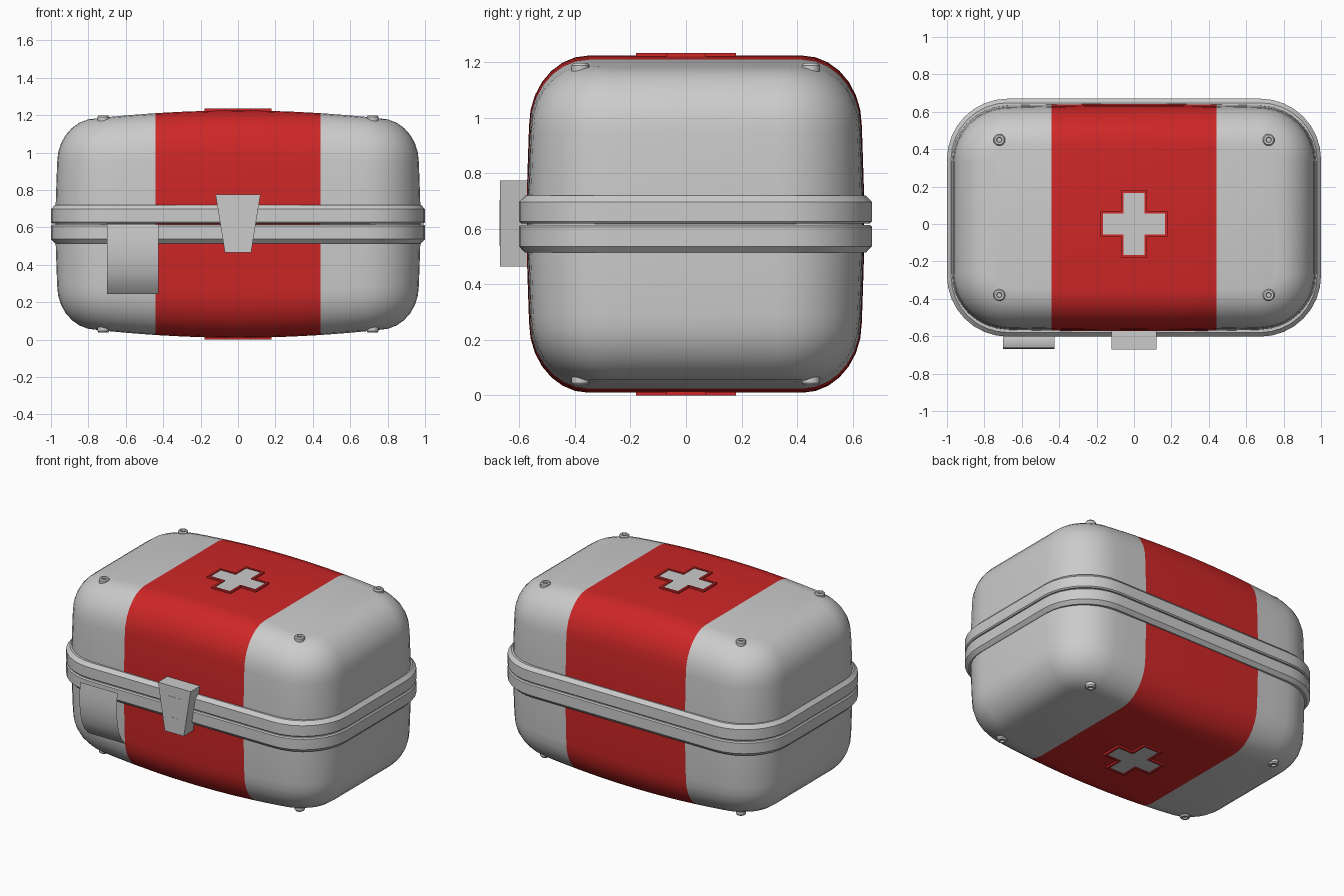
import bpy, bmesh
from math import sin, cos, pi, radians

if "Cube" in bpy.data.objects:
    bpy.data.objects.remove(bpy.data.objects["Cube"])

MID, CY = 0.6175, 0.034          # split height and body centre in y
red = bpy.data.materials.new("red")
red.diffuse_color = (0.62, 0.02, 0.02, 1)
red.use_nodes = True
red.node_tree.nodes["Principled BSDF"].inputs["Base Color"].default_value = red.diffuse_color


def finish(bm, name, mats=(), angle=35, recalc=True):
    if recalc:
        bmesh.ops.recalc_face_normals(bm, faces=bm.faces)
    me = bpy.data.meshes.new(name)
    bm.to_mesh(me)
    bm.free()
    ob = bpy.data.objects.new(name, me)
    bpy.context.collection.objects.link(ob)
    for m in mats:
        me.materials.append(m)
    bpy.ops.object.select_all(action='DESELECT')
    ob.select_set(True)
    bpy.context.view_layer.objects.active = ob
    bpy.ops.object.shade_smooth_by_angle(angle=radians(angle))
    return ob


def outline(a, b, r, n=8):
    """Rounded rectangle: front half left to right, then its mirror back again."""
    left = [(-a + r + r * cos(pi + t * pi / 2 / n), -b + r + r * sin(pi + t * pi / 2 / n))
            for t in range(n + 1)]
    mids = [(x, -b) for x in (-0.58, -0.44, -0.29, -0.15, 0, 0.15, 0.29, 0.44, 0.58)]
    half = left + mids + [(-x, y) for x, y in reversed(left)]
    return half + [(x, -y) for x, y in reversed(half)]


def bulge(x):
    return max(0, 1 - (x / 0.76) ** 2)


def bridge(bm, r0, r1):
    n = len(r0)
    for i in range(n):
        j = (i + 1) % n
        bm.faces.new((r0[i], r0[j], r1[j], r1[i]))


def shell(name, s):
    prof = [(0, 0), (0, 0.1), (0.004, 0.22)]
    prof += [(0.008 + 0.21 * (1 - cos(t * pi / 14)), 0.33 + 0.235 * sin(t * pi / 14))
             for t in range(8)]
    bm = bmesh.new()
    rings = []
    for ins, h in prof:
        rings.append([bm.verts.new((x, CY + y * (1 + 0.018 * bulge(x)),
                                    MID + s * h * (1 + 0.075 * bulge(x))))
                      for x, y in outline(0.975 - ins, 0.597 - ins, 0.30 - ins)])
    for r0, r1 in zip(rings, rings[1:]):
        bridge(bm, r0, r1)
    for ring in (rings[0], rings[-1]):
        n = len(ring)
        for i in range(n // 2 - 1):
            bm.faces.new((ring[i], ring[i + 1], ring[n - 2 - i], ring[n - 1 - i]))
    for f in bm.faces:
        f.material_index = int(abs(f.calc_center_median().x) < 0.44)
    finish(bm, name, (None, red), 40)


def rim(name, s):
    bm = bmesh.new()
    rings = []
    for off, h in ((-0.02, 0.103), (0.003, 0.103), (0.025, 0.08), (0.025, 0.01),
                   (0.018, 0.003), (-0.02, 0.003)):
        rings.append([bm.verts.new((x, CY + y, MID + s * h))
                      for x, y in outline(0.975 + off, 0.611 + off, 0.30 + off)])
    for r0, r1 in zip(rings, rings[1:] + rings[:1]):
        bridge(bm, r0, r1)
    finish(bm, name, angle=30)


def prism(bm, pts, vec):
    f = bm.faces.new([bm.verts.new(p) for p in pts])
    ext = bmesh.ops.extrude_face_region(bm, geom=[f])["geom"]
    bmesh.ops.translate(bm, verts=[v for v in ext if isinstance(v, bmesh.types.BMVert)], vec=vec)
    return [g for g in ext if isinstance(g, bmesh.types.BMFace)][0]


def plus(l, w):
    q = [(w, w), (w, l), (-w, l), (-w, w), (-l, w), (-l, -w),
         (-w, -w), (-w, -l), (w, -l), (w, -w), (l, -w), (l, w)]
    return q


def cross(prefix, s):
    # red raised frame: outer and inner plus outlines joined as a closed ring
    bm = bmesh.new()
    rings = [[bm.verts.new((x, y, MID + s * h)) for x, y in plus(l, w)]
             for l, w, h in ((0.18, 0.07, 0.585), (0.18, 0.07, 0.6175),
                             (0.166, 0.056, 0.6175), (0.166, 0.056, 0.585))]
    for r0, r1 in zip(rings, rings[1:] + rings[:1]):
        bridge(bm, r0, r1)
    finish(bm, prefix + "_cross_frame", (red,), 20)
    bm = bmesh.new()
    prism(bm, [(x, y, MID + s * 0.585) for x, y in plus(0.166, 0.056)], (0, 0, s * 0.0275))
    finish(bm, prefix + "_cross", angle=20)


def screw(name, x, y, s):
    bm = bmesh.new()
    rings = [[bm.verts.new((x + r * cos(k * pi / 8), y + r * sin(k * pi / 8), MID + s * h))
              for k in range(16)]
             for r, h in ((0.032, 0.535), (0.032, 0.572), (0.026, 0.58),
                          (0.015, 0.58), (0.012, 0.57))]
    for r0, r1 in zip(rings, rings[1:]):
        bridge(bm, r0, r1)
    bm.faces.new(rings[0])
    bm.faces.new(rings[-1])
    finish(bm, name)


# lid and base halves with rims, crosses and corner screws
for prefix, s in (("lid", 1), ("base", -1)):
    shell(prefix + "_shell", s)
    rim(prefix + "_rim", s)
    cross(prefix, s)
    for i, (x, y) in enumerate(((-0.72, -0.38), (0.72, -0.38), (-0.72, 0.45), (0.72, 0.45))):
        screw(f"{prefix}_screw_{i + 1}", x, y, s)

# tapered front latch with a recessed frame
bm = bmesh.new()
prism(bm, [(-0.12, -0.56, 0.775), (0.12, -0.56, 0.775),
           (0.07, -0.56, 0.465), (-0.07, -0.56, 0.465)], (0, -0.11, 0))
finish(bm, "latch", angle=20)
bm = bmesh.new()
rings = [[bm.verts.new((x * w, y, 0.622 + z * h)) for x, z in ((-1, -1), (1, -1), (1, 1), (-1, 1))]
         for w, h, y in ((0.05, 0.083, -0.665), (0.05, 0.083, -0.6715),
                         (0.026, 0.053, -0.6715), (0.026, 0.053, -0.665))]
for r0, r1 in zip(rings, rings[1:] + rings[:1]):
    bridge(bm, r0, r1)
finish(bm, "latch_frame", angle=20)

# thin curved catch plate beside the latch
bm = bmesh.new()
prof = ((-0.66, 0.615), (-0.666, 0.55), (-0.667, 0.48), (-0.66, 0.41),
        (-0.643, 0.345), (-0.615, 0.29), (-0.575, 0.245))
cols = [[bm.verts.new((x, y, z)) for y, z in prof] for x in (-0.70, -0.425)]
for i in range(len(prof) - 1):
    bm.faces.new((cols[0][i], cols[0][i + 1], cols[1][i + 1], cols[1][i]))
finish(bm, "catch_plate", recalc=False)
